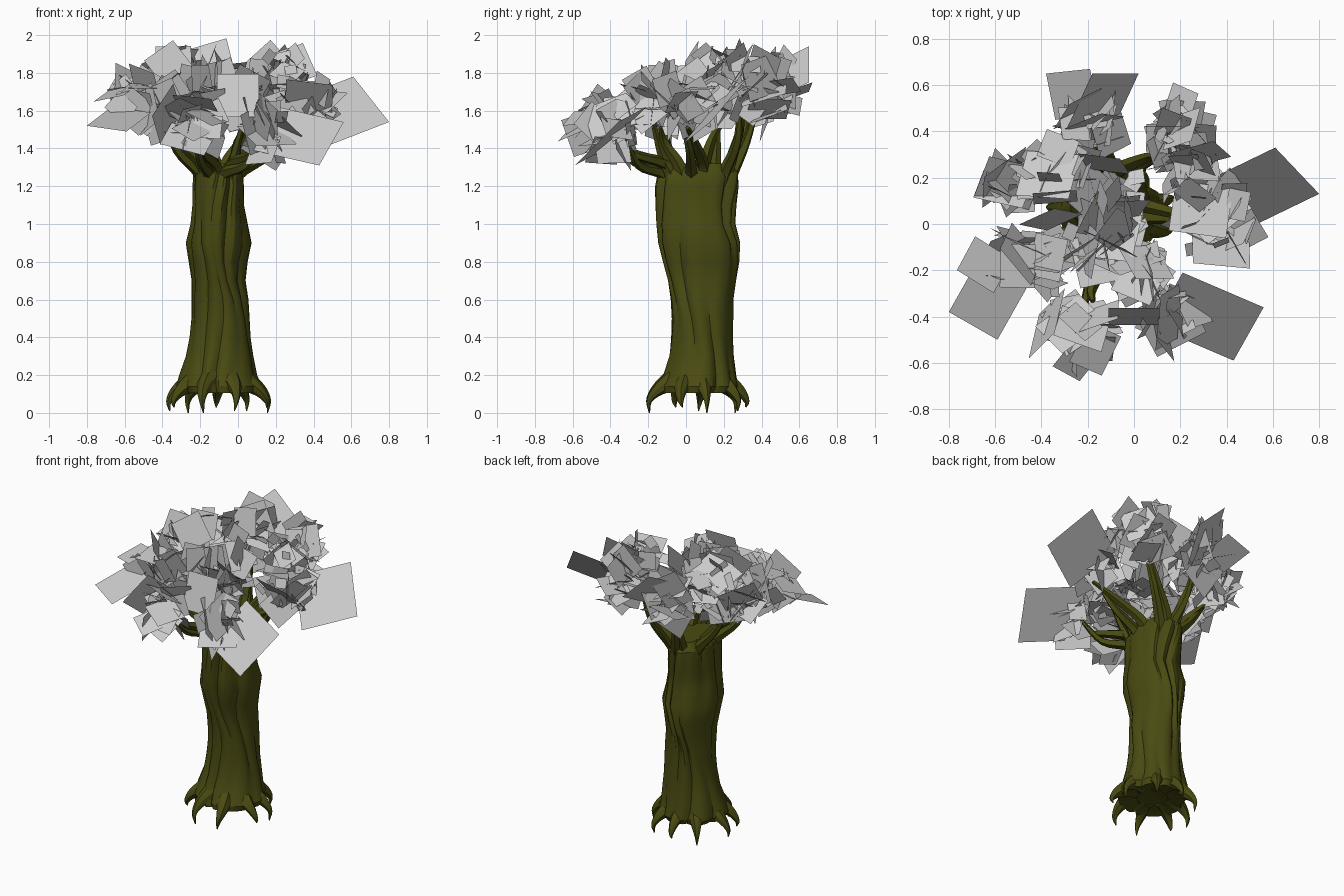
import bpy, bmesh, math, random
from mathutils import Vector, Quaternion, Matrix

if "Cube" in bpy.data.objects:
    bpy.data.objects.remove(bpy.data.objects["Cube"])

random.seed(11)


def material(name, rgb):
    m = bpy.data.materials.new(name)
    m.diffuse_color = (*rgb, 1)
    m.use_nodes = True
    m.node_tree.nodes["Principled BSDF"].inputs["Base Color"].default_value = m.diffuse_color
    return m


bark = material("bark", (0.068, 0.07, 0.006))
red = material("red", (0.2, 0.01, 0.01))


def finish(name, bm, mat=None, smooth=False):
    me = bpy.data.meshes.new(name)
    bm.to_mesh(me)
    bm.free()
    ob = bpy.data.objects.new(name, me)
    bpy.context.collection.objects.link(ob)
    if mat:
        me.materials.append(mat)
    if smooth:
        bpy.ops.object.select_all(action='DESELECT')
        ob.select_set(True)
        bpy.context.view_layer.objects.active = ob
        bpy.ops.object.shade_smooth_by_angle(angle=math.radians(28))
    return ob


def loft(bm, rings):
    # skin closed rings of points and cap both ends
    loops = [[bm.verts.new(p) for p in r] for r in rings]
    n = len(loops[0])
    for a, b in zip(loops, loops[1:]):
        for i in range(n):
            j = (i + 1) % n
            bm.faces.new((a[i], a[j], b[j], b[i]))
    bm.faces.new(loops[0][::-1])
    bm.faces.new(loops[-1])


def spline(pts, steps):
    # Catmull-Rom sampling
    p = [Vector(q) for q in pts]
    p = [p[0] * 2 - p[1]] + p + [p[-1] * 2 - p[-2]]
    out = []
    for k in range(1, len(p) - 2):
        a, b, c, d = p[k - 1:k + 3]
        for s in range(steps):
            t = s / steps
            out.append(0.5 * (2 * b + (c - a) * t + (2 * a - 5 * b + 4 * c - d) * t * t
                              + (3 * b - a - 3 * c + d) * t ** 3))
    out.append(p[-2])
    return out


def tube(bm, pts, r0, r1, sides=10, rib=0.0, steps=4, power=1.0):
    path = spline(pts, steps)
    up = Vector((0.31, 0.2, 0.93))
    rings = []
    for i, c in enumerate(path):
        t = (path[min(i + 1, len(path) - 1)] - path[max(i - 1, 0)]).normalized()
        u = (up - t * up.dot(t)).normalized()
        v = t.cross(u)
        up = u
        f = i / (len(path) - 1)
        r = r0 + (r1 - r0) * f ** power
        rings.append([c + (u * math.cos(w) + v * math.sin(w)) * r * (1 + rib * (-1) ** k)
                      for k in range(sides) for w in [2 * math.pi * k / sides]])
    loft(bm, rings)


# trunk: z, x min, x max, y min, y max
profile = [(0.13, -.20, .0, -.04, .15), (0.105, -.30, .11, -.14, .255), (0.14, -.325, .125, -.145, .275),
           (0.2, -.31, .10, -.12, .265), (0.3, -.275, .08, -.09, .255), (0.4, -.255, .065, -.08, .25),
           (0.5, -.245, .06, -.075, .25), (0.6, -.245, .055, -.08, .25), (0.7, -.245, .04, -.095, .265),
           (0.8, -.26, .05, -.12, .28), (0.9, -.275, .07, -.145, .285), (1.0, -.25, .05, -.155, .26),
           (1.1, -.24, .03, -.16, .265), (1.2, -.24, .03, -.165, .28), (1.27, -.235, .025, -.155, .28),
           (1.32, -.20, .0, -.10, .24)]
N, ROOTS = 50, 9
rings = []
for z, x0, x1, y0, y1 in profile:
    ring = []
    for k in range(N):
        a = 2 * math.pi * k / N
        drift = 0.14 * math.sin(z * 8 + 2 * a) + 0.14 * math.sin(2 * a) + 0.12 * math.sin(z * 5)
        flute = (0.0, -0.04, -0.12, -0.04, 0.0)[k % 5] * (0.7 + 0.5 * math.sin(a * 3 + z * 4))
        q, w = 1.01 + flute, a + drift
        ring.append(Vector(((x0 + x1) / 2 + (x1 - x0) / 2 * q * math.cos(w),
                            (y0 + y1) / 2 + (y1 - y0) / 2 * q * math.sin(w), z)))
    rings.append(ring)
bm = bmesh.new()
loft(bm, rings)
finish("trunk", bm, bark, True)

# claw-like roots
bm = bmesh.new()
for k in range(ROOTS):
    a = 2 * math.pi * (k + 0.3) / ROOTS + random.uniform(-.1, .1)
    side = random.uniform(-.12, .12)
    tip = (0.0, 0.01, 0.03)[k % 3]
    path = [(-0.1 + r * math.cos(a + s), 0.055 + r * math.sin(a + s), z) for r, s, z in
            ((.12, 0, .18), (.19, 0, .145), (.24, side / 3, .105), (.267, side * .7, .06), (.262, side, tip))]
    tube(bm, path, 0.07, 0.003, 8, 0.05, 3, 0.65)
finish("roots", bm, bark, True)

# foliage clusters: centre, radii, number of cards, branch start angle (degrees)
clusters = [((-.19, .44, 1.71), (.17, .18, .23), 22, 95), ((.18, .38, 1.72), (.18, .20, .24), 28, 60),
            ((-.46, .20, 1.66), (.22, .15, .22), 28, 160), ((-.46, -.16, 1.63), (.25, .17, .20), 28, 215),
            ((-.25, -.45, 1.53), (.20, .19, .19), 20, 255), ((.16, -.40, 1.50), (.16, .16, .22), 20, 295),
            ((.38, .02, 1.62), (.22, .24, .20), 28, 0), ((.02, -.20, 1.62), (.16, .16, .20), 18, 320),
            ((-.10, .06, 1.71), (.18, .24, .25), 22, None), ((.24, .22, 1.75), (.15, .16, .20), 16, None),
            ((-.30, .22, 1.79), (.20, .16, .19), 18, None), ((-.2, -.1, 1.66), (.17, .15, .18), 14, None)]

# branches: ribbed stems in pairs, running from inside the trunk rim to each cluster
bm = bmesh.new()
for (x, y, z), rad, n, deg in clusters:
    if deg is None:
        continue
    a = math.radians(deg)
    tip = Vector((x * .85 - .015, y * .85, z - 0.08))
    for s in (-1, 1):
        b = a + 0.17 * s
        start = Vector((-.105 + .06 * math.cos(b), .06 + .12 * math.sin(b), 1.12))
        rim = Vector((-.105 + .10 * math.cos(b), .06 + .18 * math.sin(b), 1.28 + .02 * s))
        mid = rim.lerp(tip, 0.6) + Vector((0, 0, -.03 + .015 * s))
        end = tip + Vector((random.uniform(-.05, .05), random.uniform(-.05, .05), -.03 * s))
        tube(bm, [start, rim, mid, end], 0.044, 0.01, 10, 0.1, 4)
finish("branches", bm, bark, True)

# small red twig
bm = bmesh.new()
tube(bm, [(-.26, -.42, 1.465), (-.22, -.43, 1.455), (-.19, -.42, 1.465)], 0.012, 0.004, 6)
finish("red_twig", bm, red)


def corners(c, rot, w, h):
    return [Vector(c) + rot @ Vector((sx * w / 2, sy * h / 2, 0))
            for sx, sy in ((-1, -1), (1, -1), (1, 1), (-1, 1))]


def card(bm, c, rot, w, h):
    bm.faces.new([bm.verts.new(v) for v in corners(c, rot, w, h)])


# leaf cards fanning out from the twigs, kept inside each cluster's ellipsoid
bm = bmesh.new()
for centre, rad, n, deg in clusters:
    made = 0
    out = Vector((centre[0] + .1, centre[1] - .06, 0)) * .6
    for _ in range(8000):
        if made == n:
            break
        size = (.07, .13, .16, .19, .22, .25)[made % 6]
        w, h = size * random.uniform(.7, 1.0), size
        d = (Vector([random.gauss(0, 1) for _ in range(3)]) + out + Vector((0, 0, .25))).normalized()
        side = d.cross(Vector([random.gauss(0, 1) for _ in range(3)])).normalized()
        rot = Matrix((side, d, side.cross(d))).transposed()
        anchor = Vector([random.uniform(-.6, .6) * r for r in rad]) - out * .1
        c = anchor + d * h * .5
        fits = all(sum((q / r) ** 2 for q, r in zip(v, rad)) < 1.6 and v.z + centre[2] < 1.98
                   for v in corners(c, rot, w, h))
        if fits:
            card(bm, Vector(centre) + c, rot, w, h)
            made += 1
finish("leaf_cards", bm)

# big outer cards given by one corner and two edges
bm = bmesh.new()
for p, e, f in (((.61, .33, 1.78), (.19, -.2, -.24), (-.31, -.15, -.12)),
                ((.21, -.21, 1.62), (.35, -.15, -.08), (-.13, -.23, -.23)),
                ((-.80, -.38, 1.52), (.21, -.12, -.03), (.13, .23, .10)),
                ((.02, .65, 1.75), (-.2, 0, .19), (-.12, -.26, -.13)),
                ((-.38, .65, 1.70), (.19, .02, .05), (.04, -.20, -.07))):
    p, e, f = Vector(p), Vector(e), Vector(f)
    bm.faces.new([bm.verts.new(v) for v in (p, p + e, p + e + f, p + f)])

# other distinct cards: centre, normal, width, height, spin
for c, nrm, w, h, spin in (
        ((0, -.40, 1.68), (0, -.95, .3), .22, .24, 0), ((-.16, -.40, 1.62), (.35, -.8, -.4), .2, .18, .2),
        ((-.36, .02, 1.84), (.2, -.9, .3), .2, .2, .6), ((-.13, .26, 1.87), (-.2, -.9, .3), .19, .19, .3),
        ((.29, .30, 1.84), (.1, -.9, .4), .2, .2, .35), ((-.24, -.58, 1.50), (.2, -.5, .8), .18, .15, .6),
        ((-.33, .28, 1.72), (.1, .5, .85), .24, .14, .3)):
    rot = Vector(nrm).to_track_quat('Z', 'Y') @ Quaternion((0, 0, 1), spin)
    card(bm, c, rot, w, h)
finish("outer_leaf_cards", bm)
